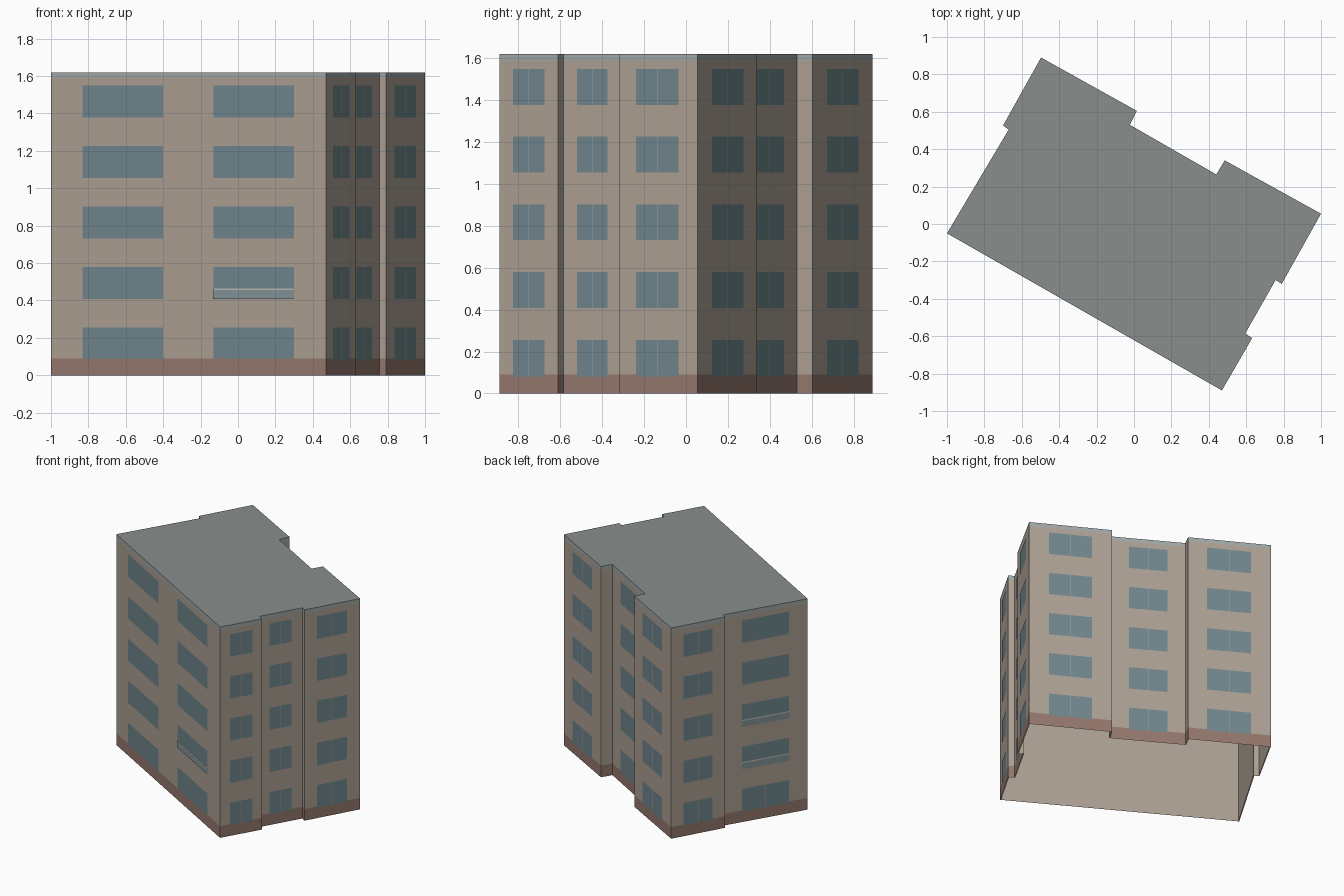
import bpy
from mathutils import Vector

if "Cube" in bpy.data.objects:
    bpy.data.objects.remove(bpy.data.objects["Cube"])

# Footprint, counter-clockwise from the left corner
A, B, C, D, E, F, G, H, I, J, K, L, M, N = [Vector(p) for p in (
    (-1, -.05), (.47, -.89), (.632, -.61), (.595, -.585), (.757, -.30), (.79, -.32), (1, .055),
    (.485, .34), (.44, .265), (-.022, .53), (.015, .605), (-.497, .89), (-.70, .527), (-.67, .505))]
OUTLINE = [A, B, C, D, E, F, G, H, I, J, K, L, M, N]


def material(name, color):
    m = bpy.data.materials.new(name)
    m.diffuse_color = (*color, 1)
    m.use_nodes = True
    m.node_tree.nodes["Principled BSDF"].inputs["Base Color"].default_value = m.diffuse_color
    return m


PLASTER = material("plaster", (.42, .355, .296))
BRICK = material("brick", (.30, .19, .156))
TRIM = material("trim", (.36, .40, .39))
ROOF = material("roof", (.247, .275, .262))
GLASS = material("glass", (.162, .242, .271))
PANEL = material("balcony_glass", (.227, .30, .323))
RAIL = material("rail", (.50, .50, .46))


def make(name, verts, faces, mat):
    me = bpy.data.meshes.new(name)
    me.from_pydata(verts, [], faces)
    me.materials.append(mat)
    ob = bpy.data.objects.new(name, me)
    bpy.context.collection.objects.link(ob)
    return ob


def normal(p, q):
    d = (q - p).normalized()
    return Vector((d.y, -d.x))


def inset(amount):
    # Footprint moved inwards with mitred corners
    pts = []
    for i, p in enumerate(OUTLINE):
        a = normal(OUTLINE[i - 1], p)
        b = normal(p, OUTLINE[(i + 1) % len(OUTLINE)])
        pts.append(p - (a + b) * amount / (1 + a.dot(b)))
    return pts


def band(name, pts, z0, z1, mat):
    n = len(pts)
    verts = [(p.x, p.y, z) for z in (z0, z1) for p in pts]
    make(name, verts, [(i, (i + 1) % n, n + (i + 1) % n, n + i) for i in range(n)], mat)


def sheet(name, p, q, t0, t1, z0, z1, out, mat):
    verts = []
    for t, z in ((t0, z0), (t1, z0), (t1, z1), (t0, z1)):
        s = p + (q - p) * t + normal(p, q) * out
        verts.append((s.x, s.y, z))
    make(name, verts, [(0, 1, 2, 3)], mat)


# Shell, open underneath, with a plain plaster lining
band("plinth", OUTLINE, 0, .09, BRICK)
band("walls", OUTLINE, .09, 1.59, PLASTER)
band("cornice", OUTLINE, 1.59, 1.62, TRIM)
band("lining", inset(.006), 0, 1.615, PLASTER)
make("roof", [(p.x, p.y, 1.62) for p in OUTLINE], [tuple(range(len(OUTLINE)))], ROOF)

# Windows: wall start, wall end, span along wall, number of panes
WINDOWS = [(A, B, .116, .408, 1), (A, B, .592, .884, 1), (B, C, .23, .77, 2), (D, E, .23, .74, 2),
           (F, G, .22, .76, 2), (G, H, .24, .76, 2), (I, J, .25, .76, 2), (K, L, .23, .76, 2),
           (L, M, .23, .77, 2), (N, A, .22, .78, 1)]
FLOORS = [(.082, .255), (.408, .58), (.732, .902), (1.055, 1.226), (1.378, 1.55)]
for p, q, t0, t1, count in WINDOWS:
    for floor, (z0, z1) in enumerate(FLOORS):
        n = 2 if q == A and floor == 0 else count
        if p == A and floor == 0:
            z0 = .09
        gap = .002 / (q - p).length
        for k in range(n):
            a = t0 + (t1 - t0) * k / n + (gap if k else 0)
            b = t0 + (t1 - t0) * (k + 1) / n - (gap if k < n - 1 else 0)
            sheet("window", p, q, a, b, z0, z1, .002, GLASS)

# Shallow balcony fronts with a top rail
for p, q, t0, t1, z in ((A, B, .592, .884, .408), (N, A, .22, .78, .408), (N, A, .22, .78, .732)):
    sheet("balcony_panel", p, q, t0, t1, z, z + .047, .007, PANEL)
    sheet("balcony_rail", p, q, t0, t1, z + .047, z + .056, .007, RAIL)
